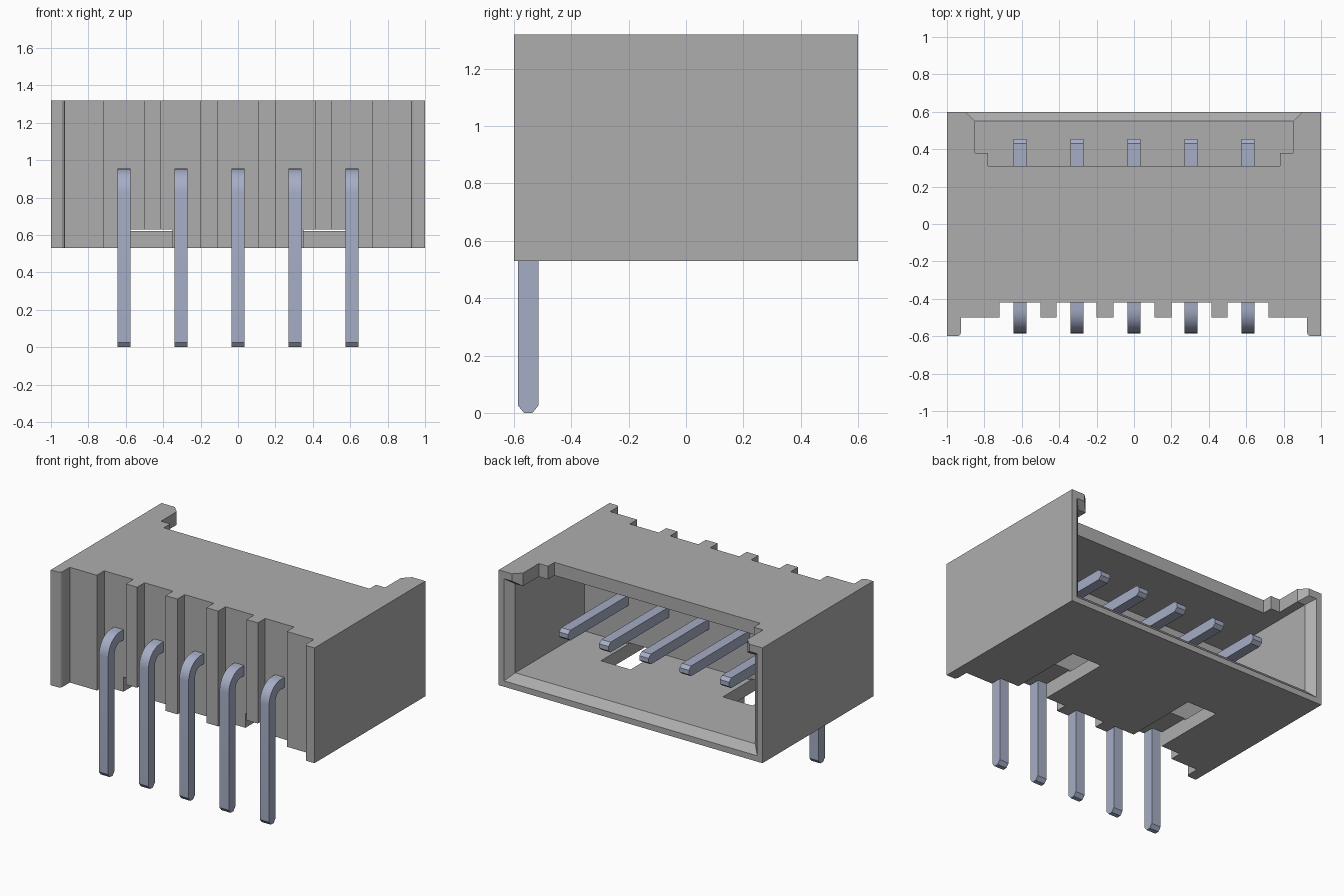
import bpy
import bmesh
from mathutils import Vector

cube = bpy.data.objects.get("Cube")
if cube:
    bpy.data.objects.remove(cube, do_unlink=True)


def make_material(name, color):
    mat = bpy.data.materials.new(name)
    mat.use_nodes = True
    mat.diffuse_color = (*color, 1)
    mat.node_tree.nodes["Principled BSDF"].inputs["Base Color"].default_value = (*color, 1)
    return mat


def loft(name, rings, mat=None):
    """Solid through a list of matching closed rings, capped at both ends."""
    bm = bmesh.new()
    loops = [[bm.verts.new(p) for p in ring] for ring in rings]
    for a, b in zip(loops, loops[1:]):
        for i in range(len(a)):
            j = (i + 1) % len(a)
            bm.faces.new((a[i], a[j], b[j], b[i]))
    bm.faces.new(loops[0])
    bm.faces.new(loops[-1])
    bmesh.ops.recalc_face_normals(bm, faces=bm.faces)
    mesh = bpy.data.meshes.new(name)
    bm.to_mesh(mesh)
    bm.free()
    obj = bpy.data.objects.new(name, mesh)
    bpy.context.collection.objects.link(obj)
    if mat:
        mesh.materials.append(mat)
    return obj


def prism_z(name, outline, z0, z1, mat=None):
    return loft(name, [[(x, y, z) for x, y in outline] for z in (z0, z1)], mat)


def mirrored(half):
    """Close a +x half outline by mirroring it to -x."""
    return half + [(-x, y) for x, y in reversed(half)]


def cut(target, cutter):
    mod = target.modifiers.new(cutter.name, "BOOLEAN")
    mod.operation = "DIFFERENCE"
    mod.solver = "EXACT"
    mod.object = cutter
    bpy.context.view_layer.objects.active = target
    bpy.ops.object.modifier_apply(modifier=mod.name)
    bpy.data.objects.remove(cutter, do_unlink=True)


grey = make_material("housing grey", (0.42, 0.42, 0.42))
metal = make_material("pin metal", (0.38, 0.42, 0.56))

BOTTOM, TOP = 0.53, 1.32
WALL, RECESS = -0.5, -0.42

# Housing: ribbed front outline with a rounded ear on each side
half = [(0.11, RECESS), (0.11, WALL), (0.2, WALL), (0.2, RECESS),
        (0.415, RECESS), (0.415, WALL), (0.5, WALL), (0.5, RECESS),
        (0.72, RECESS), (0.72, WALL), (0.925, WALL), (0.925, -0.58),
        (0.93, -0.592), (0.942, -0.6), (1, -0.6), (1, 0.6)]
housing = prism_z("housing", mirrored(half), BOTTOM, TOP, grey)

# Mating cavity with a flared mouth, open at the back
rings = []
for y, flare in ((-0.2, 0), (0.55, 0), (0.65, 0.1)):
    w, lo, hi = 0.91 + flare, 0.62 - flare, 1.23 + flare * 0.8
    rings.append([(-w, y, lo), (w, y, lo), (w, y, hi), (-w, y, hi)])
cut(housing, loft("cavity_cutter", rings))

# Stepped key notch in the top wall
notch = [(0.78, 0.31), (0.78, 0.38), (0.85, 0.38), (0.85, 0.55), (0.95, 0.65)]
cut(housing, prism_z("notch_cutter", mirrored(notch), 1.1, 1.5))

# Two slots through the floor, running out under the front wall
for side in (-1, 1):
    slot = [(side * x, y) for x, y in ((0.35, -0.7), (0.575, -0.7), (0.575, 0.1), (0.35, 0.1))]
    cut(housing, prism_z("slot_cutter", slot, 0.4, 0.63))


# Pins: bent side profile in y, z, extruded across x
def arc(center, radius, start, sweep, steps=8):
    pts = []
    for i in range(steps + 1):
        a = Vector((radius, 0))
        from math import cos, sin, radians
        t = radians(start + sweep * i / steps)
        pts.append((center[0] + a.x * cos(t), center[1] + a.x * sin(t)))
    return pts


bend = (-0.585 + 0.13, 0.955 - 0.13)
profile = [(-0.565, 0), (-0.585, 0.025)]
profile += arc(bend, 0.13, 180, -90)
profile += [(0.43, 0.955), (0.455, 0.935), (0.455, 0.905), (0.43, 0.885)]
profile += arc(bend, 0.06, 90, 90)
profile += [(-0.515, 0.025), (-0.535, 0)]

for n in range(5):
    x = (n - 2) * 0.305
    pin = loft(f"pin_{n + 1}", [[(x + dx, y, z) for y, z in profile] for dx in (-0.035, 0.035)], metal)
    bpy.ops.object.select_all(action="DESELECT")
    pin.select_set(True)
    bpy.context.view_layer.objects.active = pin
    bpy.ops.object.shade_smooth_by_angle(angle=0.4)
